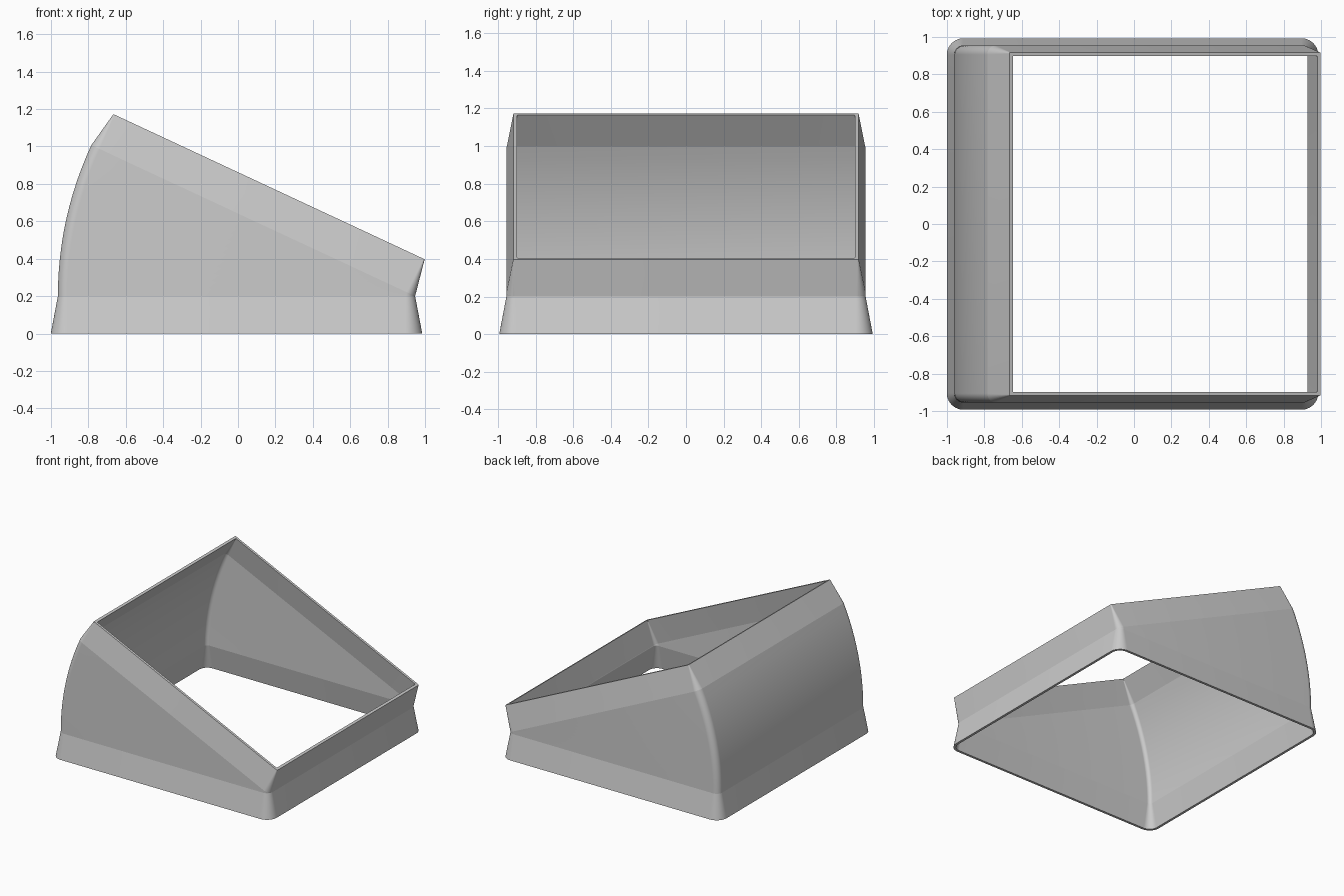
import bpy
import bmesh
from math import sin, cos, pi, radians

cube = bpy.data.objects.get("Cube")
if cube:
    bpy.data.objects.remove(cube)

WIDTH = 1.91        # side of the square duct section
PIVOT_X, PIVOT_Z = 0.947, 0.2
TILT = radians(25)
WALL = 0.02
CORNER_STEPS = 14
BEND_STEPS = 12


def ring(angle, lift, outset, radius):
    """Rounded square in a plane tilted about the short-side hinge."""
    half = WIDTH / 2 + outset
    points = []
    for corner, (sx, sy) in enumerate([(1, 1), (-1, 1), (-1, -1), (1, -1)]):
        for i in range(CORNER_STEPS + 1):
            a = (corner + i / CORNER_STEPS) * pi / 2
            u = WIDTH / 2 + sx * (half - radius) + radius * cos(a)
            y = sy * (half - radius) + radius * sin(a)
            points.append((PIVOT_X - u * cos(angle) + lift * sin(angle), y,
                           PIVOT_Z + u * sin(angle) + lift * cos(angle)))
    return points


def skin(inset):
    """Rings from the flared base, through the bend, to the tapered mouth."""
    sections = [(0, -0.2, 0.038, 0.09)]
    sections += [(TILT * i / BEND_STEPS, 0, 0, 0.05) for i in range(BEND_STEPS + 1)]
    sections.append((TILT, 0.2, -0.037, 0.006))
    return [ring(a, n, d - inset, max(r - inset, 0.004)) for a, n, d, r in sections]


# Thin-walled duct: outer skin up, inner skin back down, closed at both rims
bm = bmesh.new()
loops = [[bm.verts.new(p) for p in pts] for pts in skin(0) + skin(WALL)[::-1]]
for k, low in enumerate(loops):
    high = loops[(k + 1) % len(loops)]
    for i in range(len(low)):
        j = (i + 1) % len(low)
        bm.faces.new((low[i], low[j], high[j], high[i]))
bmesh.ops.remove_doubles(bm, verts=bm.verts[:], dist=0.0001)
bmesh.ops.recalc_face_normals(bm, faces=bm.faces[:])

mesh = bpy.data.meshes.new("angled_duct_adapter")
bm.to_mesh(mesh)
bm.free()
duct = bpy.data.objects.new("angled_duct_adapter", mesh)
bpy.context.collection.objects.link(duct)

# Single grey plastic
grey = bpy.data.materials.new("light_grey")
grey.use_nodes = True
grey.diffuse_color = (0.6, 0.6, 0.6, 1)
grey.node_tree.nodes["Principled BSDF"].inputs["Base Color"].default_value = (0.6, 0.6, 0.6, 1)
mesh.materials.append(grey)

# Smooth corners and bend, crisp creases at the flare and mouth
bpy.ops.object.select_all(action='DESELECT')
duct.select_set(True)
bpy.context.view_layer.objects.active = duct
bpy.ops.object.shade_smooth_by_angle(angle=radians(8.5))
